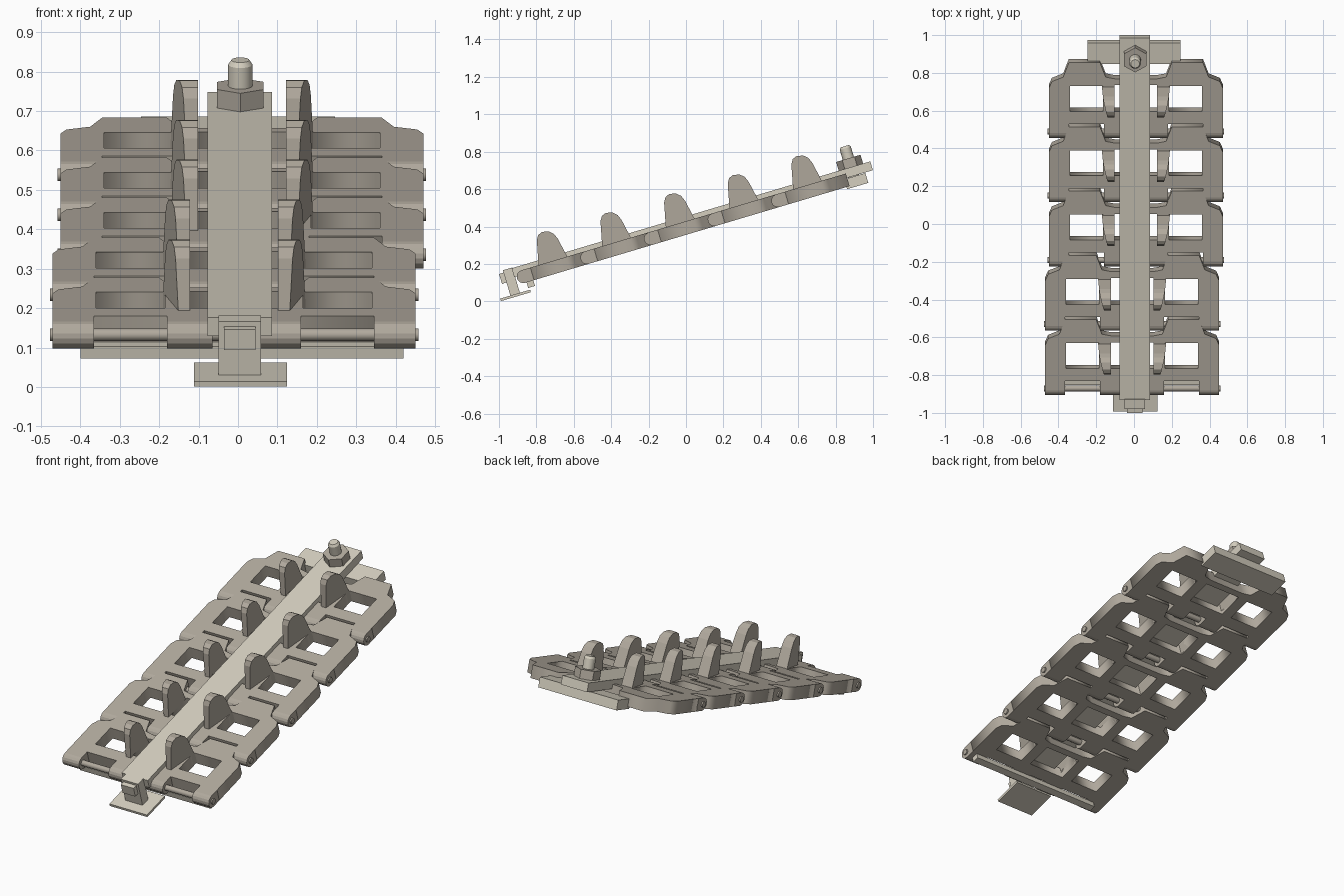
import bpy, bmesh, math
from mathutils import Matrix, Vector

if "Cube" in bpy.data.objects:
    bpy.data.objects.remove(bpy.data.objects["Cube"])

# Everything is built flat (x across, y along, z normal) and then tilted
TILT = Matrix.Translation((0, 0, 0.392)) @ Matrix.Rotation(math.atan2(0.298, 1), 4, 'X')
PITCH, FIRST, T = 0.355, -0.908, 0.035


def material(name, col):
    m = bpy.data.materials.new(name)
    m.diffuse_color = (*col, 1)
    m.use_nodes = True
    m.node_tree.nodes["Principled BSDF"].inputs["Base Color"].default_value = m.diffuse_color
    return m


STEEL = material("dark_steel", (0.44, 0.40, 0.34))
PALE = material("pale_steel", (0.66, 0.62, 0.52))


def add_object(name, mesh, mat, offset=(0, 0, 0)):
    ob = bpy.data.objects.new(name, mesh)
    bpy.context.collection.objects.link(ob)
    ob.matrix_world = TILT @ Matrix.Translation(offset)
    if not mesh.materials:
        mesh.materials.append(mat)
    return ob


def finish(bm, name):
    bmesh.ops.recalc_face_normals(bm, faces=bm.faces)
    me = bpy.data.meshes.new(name)
    bm.to_mesh(me)
    bm.free()
    return me


def prism(bm, profile, x0, x1):
    """Extrude a (y, z) profile across x; x0 / x1 may be functions of y."""
    at = lambda x, y: x(y) if callable(x) else x
    a = [bm.verts.new((at(x0, y), y, z)) for y, z in profile]
    b = [bm.verts.new((at(x1, y), y, z)) for y, z in profile]
    bm.faces.new(a)
    bm.faces.new(b[::-1])
    n = len(a)
    for i in range(n):
        bm.faces.new((a[i], b[i], b[(i + 1) % n], a[(i + 1) % n]))


def box(name, x, y, z, mat):
    bm = bmesh.new()
    prism(bm, [(y[0], z[0]), (y[1], z[0]), (y[1], z[1]), (y[0], z[1])], *x)
    return add_object(name, finish(bm, name), mat)


def cylinder(name, r, depth, sides, pos, mat, rot=Matrix(), r2=None):
    bm = bmesh.new()
    bmesh.ops.create_cone(bm, cap_ends=True, segments=sides, radius1=r,
                          radius2=r if r2 is None else r2, depth=depth, matrix=rot)
    ob = add_object(name, finish(bm, name), mat, pos)
    if sides > 6:
        for p in ob.data.polygons:
            p.use_smooth = len(p.vertices) == 4
        bpy.context.view_layer.objects.active = ob
        ob.select_set(True)
        bpy.ops.object.shade_smooth_by_angle()
        ob.select_set(False)
    return ob


def pierced_plate(loops, half):
    """Flat plate with holes, from a filled 2D curve."""
    cu = bpy.data.curves.new("plate", 'CURVE')
    cu.dimensions, cu.fill_mode, cu.extrude = '2D', 'BOTH', half
    for pts in loops:
        s = cu.splines.new('POLY')
        s.points.add(len(pts) - 1)
        for p, (x, y) in zip(s.points, pts):
            p.co = (x, y, 0, 1)
        s.use_cyclic_u = True
    ob = bpy.data.objects.new("plate", cu)
    bpy.context.collection.objects.link(ob)
    dg = bpy.context.evaluated_depsgraph_get()
    me = bpy.data.meshes.new_from_object(ob.evaluated_get(dg))
    bpy.data.objects.remove(ob)
    bm = bmesh.new()
    bm.from_mesh(me)
    bmesh.ops.remove_doubles(bm, verts=bm.verts, dist=1e-5)
    return bm


def link_mesh():
    # Plate outline with stepped rear tabs, and three windows
    half = [(0.46, 0.05), (0.46, 0.25), (0.445, 0.285), (0.385, 0.31),
            (0.355, 0.39), (0.19, 0.39), (0.16, 0.31), (0.11, 0.30)]
    outline = half + [(-x, y) for x, y in half[::-1]]
    window = [(0.175, 0.12), (0.35, 0.12), (0.35, 0.26), (0.175, 0.26)]
    centre = [(-0.112, 0.12), (0.112, 0.12), (0.112, 0.265), (-0.112, 0.265)]
    bm = pierced_plate([outline, window, [(-x, y) for x, y in window], centre], T)
    # Hinge knuckle and guide horn profiles
    knuckle = [(0.052, -T)] + [(-T * math.sin(a), -T * math.cos(a)) for a in
                               [math.pi * i / 8 for i in range(9)]] + [(0.052, T)]
    horn = [(0.082, -0.03), (0.097, 0.04), (0.125, 0.165), (0.14, 0.19), (0.165, 0.2),
            (0.2, 0.192), (0.222, 0.172), (0.235, 0.14), (0.256, 0.034), (0.268, -0.03)]
    for s in (1, -1):
        prism(bm, knuckle, 0.355 * s, 0.46 * s)
        prism(bm, knuckle, 0.055 * s, 0.17 * s)
        prism(bm, horn, 0.112 * s, lambda y: s * (0.14 + 0.24 * (y - 0.09)))
    return finish(bm, "track_link")


# Track links with hinge pins
link = link_mesh()
ROT_X = Matrix.Rotation(math.pi / 2, 4, 'Y')
for i in range(5):
    off = (-0.01 if i < 2 else 0.01, FIRST + PITCH * i, 0)
    add_object(f"track_link_{i + 1}", link, STEEL, off)
    cylinder(f"hinge_pin_{i + 1}", 0.016, 0.935, 12, off, STEEL, ROT_X)

# Long retaining bar with its front tongue
box("retaining_bar", (-0.078, 0.086), (-0.955, 1.046), (0.011, 0.06), PALE)
box("bar_tongue", (-0.036, 0.044), (-1.028, -0.95), (-0.005, 0.05), PALE)

# Front bracket: foot plate and upright
box("bracket_foot", (-0.112, 0.124), (-1.06, -0.893), (-0.092, -0.078), PALE)
box("bracket_upright", (-0.05, 0.058), (-1.003, -0.95), (-0.08, 0.063), PALE)

# Support strip under the front link and cross plate under the rear end
box("support_strip", (-0.4, 0.42), (-0.9, -0.862), (-0.066, -0.033), PALE)
box("rear_cross_plate", (-0.246, 0.246), (0.885, 1.003), (-0.047, 0.008), PALE)

# Rear stud with hex nut
BX, BY = 0.006, 0.938
cylinder("hex_nut", 0.068, 0.05, 6, (BX, BY, 0.084), STEEL)
cylinder("stud", 0.031, 0.2, 16, (BX, BY, 0.065), PALE)
cylinder("stud_tip", 0.031, 0.012, 16, (BX, BY, 0.171), PALE, r2=0.023)
